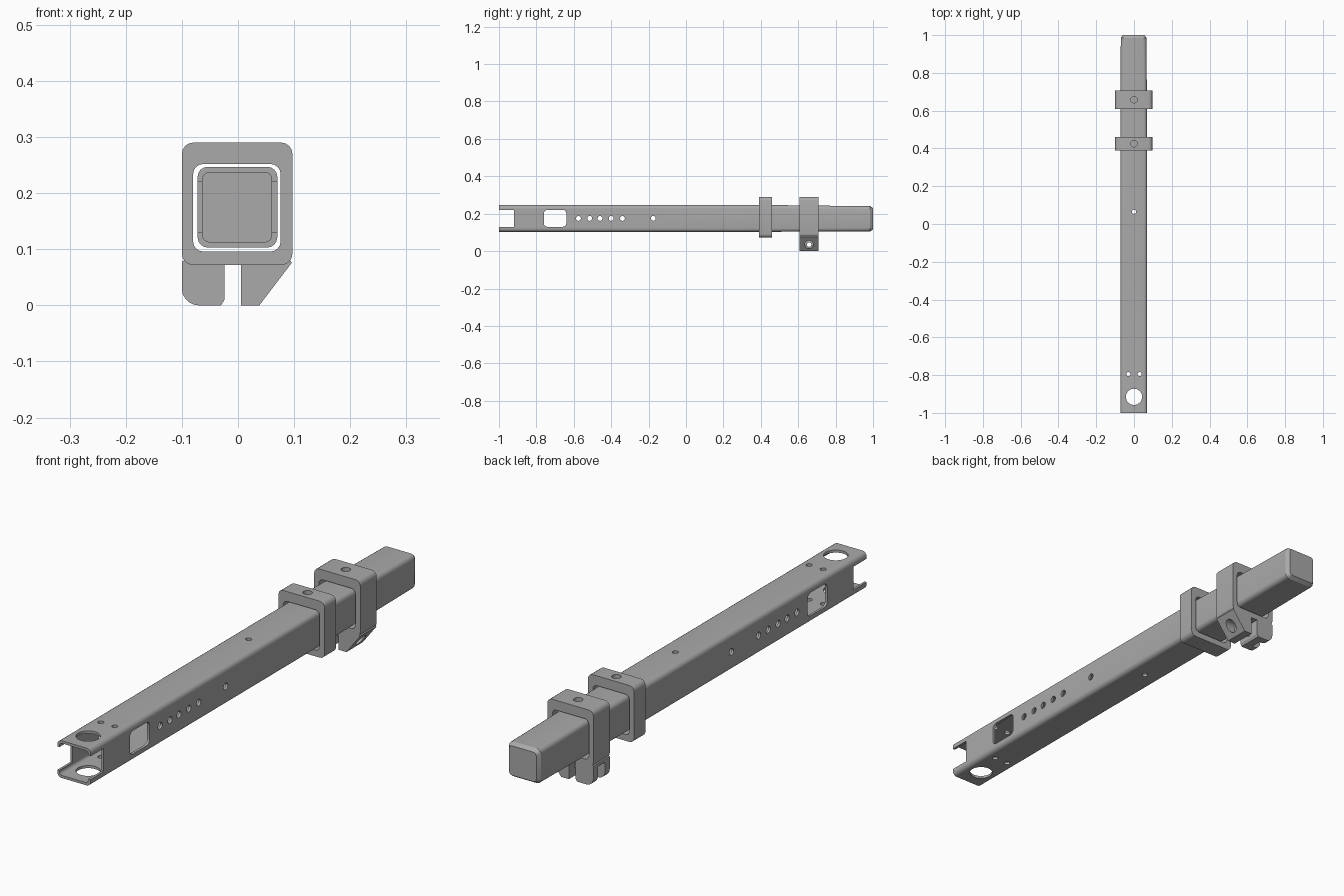
import bpy, bmesh, math
from mathutils import Matrix, Vector

cube = bpy.data.objects.get("Cube")
if cube:
    bpy.data.objects.remove(cube, do_unlink=True)

grey = bpy.data.materials.new("steel grey")
grey.use_nodes = True
grey.diffuse_color = (0.4, 0.4, 0.4, 1)
grey.node_tree.nodes["Principled BSDF"].inputs["Base Color"].default_value = (0.4, 0.4, 0.4, 1)


def rounded(x0, x1, z0, z1, r, steps=4):
    """Rounded rectangle outline in the XZ plane."""
    pts = []
    corners = [(x1 - r, z1 - r), (x0 + r, z1 - r), (x0 + r, z0 + r), (x1 - r, z0 + r)]
    for k, (cx, cz) in enumerate(corners):
        for i in range(steps + 1):
            a = math.pi / 2 * (k + i / steps)
            pts.append((cx + r * math.cos(a), cz + r * math.sin(a)))
    return pts


def loft(name, sections):
    """Closed solid through (y, outline) sections."""
    bm = bmesh.new()
    rings = [[bm.verts.new((x, y, z)) for x, z in pts] for y, pts in sections]
    n = len(rings[0])
    for a, b in zip(rings, rings[1:]):
        for i in range(n):
            j = (i + 1) % n
            bm.faces.new((a[i], a[j], b[j], b[i]))
    bm.faces.new(rings[0])
    bm.faces.new(rings[-1])
    return finish(name, bm)


def finish(name, bm):
    bmesh.ops.recalc_face_normals(bm, faces=bm.faces)
    mesh = bpy.data.meshes.new(name)
    bm.to_mesh(mesh)
    bm.free()
    mesh.materials.append(grey)
    obj = bpy.data.objects.new(name, mesh)
    bpy.context.collection.objects.link(obj)
    return obj


def prism(name, pts, y0, y1):
    return loft(name, [(y0, pts), (y1, pts)])


def drill(axis, centre, r, length, sides=20):
    """Cylindrical cutter along the given axis."""
    bm = bmesh.new()
    turn = Vector((0, 0, 1)).rotation_difference(Vector(axis)).to_matrix().to_4x4()
    bmesh.ops.create_cone(bm, cap_ends=True, segments=sides, radius1=r, radius2=r,
                          depth=length, matrix=Matrix.Translation(centre) @ turn)
    return finish("drill_cutter", bm)


def box(x0, x1, y0, y1, z0, z1):
    return prism("box_cutter", [(x0, z0), (x1, z0), (x1, z1), (x0, z1)], y0, y1)


def cut(obj, cutters):
    """Subtract the cutters and bake the result."""
    for c in cutters:
        c.hide_render = True
        m = obj.modifiers.new("cut", 'BOOLEAN')
        m.operation, m.solver, m.object = 'DIFFERENCE', 'EXACT', c
    deps = bpy.context.evaluated_depsgraph_get()
    baked = bpy.data.meshes.new_from_object(obj.evaluated_get(deps))
    obj.modifiers.clear()
    obj.data = baked
    for c in cutters:
        bpy.data.objects.remove(c, do_unlink=True)


X, Z = (1, 0, 0), (0, 0, 1)
MID = 0.175

# Square tube, open at the front and capped at the back
tube = loft("square_tube", [
    (-1.0, rounded(-0.072, 0.07, 0.103, 0.247, 0.018)),
    (0.4, rounded(-0.072, 0.07, 0.103, 0.247, 0.018)),
    (0.985, rounded(-0.07, 0.066, 0.106, 0.24, 0.018)),
    (1.0, rounded(-0.06, 0.056, 0.116, 0.23, 0.012)),
])
bore = prism("bore_cutter", rounded(-0.063, 0.06, 0.113, 0.237, 0.012), -1.1, 0.975)
cut(tube, [bore])

# Forked front end, side windows and hole rows
openings = [box(-0.2, 0.2, -1.1, -0.92, 0.13, 0.22)]
window = prism("window_cutter", rounded(-0.06, 0.06, -0.045, 0.045, 0.018), -0.2, 0.2)
window.data.transform(Matrix.Translation((0, -0.7, MID)) @ Matrix.Rotation(math.pi / 2, 4, 'Z'))
openings.append(window)
openings += [drill(X, (0, y, MID), 0.013, 0.4) for y in (-0.575, -0.515, -0.46, -0.4, -0.34, -0.175)]
openings.append(drill(Z, (0, -0.915, MID), 0.043, 0.4, 32))
openings.append(drill(Z, (0, 0.065, MID), 0.011, 0.4))
openings += [drill(Z, (s * 0.03, -0.795, MID), 0.011, 0.4) for s in (-1, 1)]
cut(tube, openings)

# Two collars around the tube, each with a screw socket on top
parts = [tube]
for name, y0, y1 in (("front_collar", 0.39, 0.46), ("rear_collar", 0.608, 0.708)):
    collar = prism(name, rounded(-0.1, 0.097, 0.072, 0.29, 0.02), y0, y1)
    mid = (y0 + y1) / 2
    cut(collar, [
        prism("collar_bore", rounded(-0.08, 0.076, 0.096, 0.252, 0.018), y0 - 0.1, y1 + 0.1),
        drill(Z, (0, mid, 0.29), 0.017, 0.03),
    ])
    parts.append(collar)

# Clamp lugs under the rear collar: rounded on one side, sloped on the other
arc = [(-0.07 + 0.03 * math.cos(a), 0.03 + 0.03 * math.sin(a))
       for a in (math.pi * (1 + i / 10) for i in range(6))]
right_lug = prism("rounded_lug", [(-0.024, 0.085), (-0.085, 0.085), (-0.1, 0.078)] + arc
                  + [(-0.03, 0), (-0.024, 0.01)], 0.608, 0.708)
cut(right_lug, [box(-0.2, -0.06, 0.636, 0.68, -0.05, 0.066), drill(X, (0, 0.658, 0.035), 0.013, 0.4)])
left_lug = prism("sloped_lug", [(0.005, 0.085), (0.005, 0), (0.038, 0), (0.096, 0.076), (0.09, 0.085)],
                 0.608, 0.708)
cut(left_lug, [drill(X, (0.13, 0.658, 0.035), 0.022, 0.2), drill(X, (0, 0.658, 0.035), 0.012, 0.4)])
parts += [right_lug, left_lug]

# Smooth the rounded corners, keep the sharp edges
bpy.ops.object.select_all(action='DESELECT')
for p in parts:
    p.select_set(True)
bpy.context.view_layer.objects.active = tube
bpy.ops.object.shade_smooth_by_angle(angle=math.radians(30))
